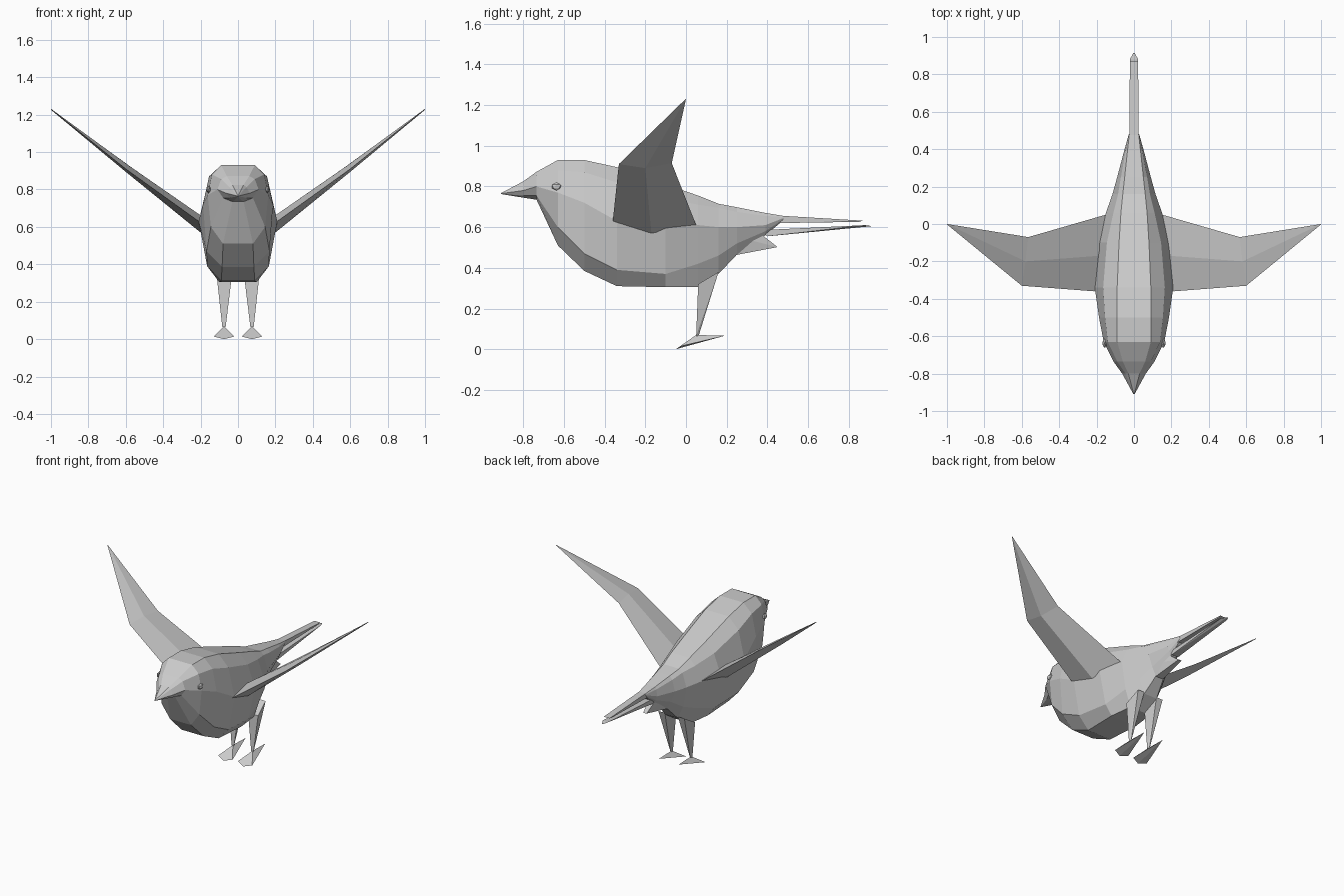
import bpy, bmesh

grey = bpy.data.materials.new("plain_grey")
grey.diffuse_color = (0.6, 0.6, 0.6, 1)


def finish(name, bm):
    bmesh.ops.remove_doubles(bm, verts=bm.verts, dist=0.0005)
    bmesh.ops.recalc_face_normals(bm, faces=bm.faces)
    me = bpy.data.meshes.new(name)
    bm.to_mesh(me)
    bm.free()
    me.materials.append(grey)
    ob = bpy.data.objects.new(name, me)
    bpy.context.collection.objects.link(ob)
    return ob


def loft(name, rings):
    """Skin a list of equal-sized point rings and cap both ends."""
    bm = bmesh.new()
    vs = [[bm.verts.new(p) for p in r] for r in rings]
    n = len(rings[0])
    for a, b in zip(vs, vs[1:]):
        for i in range(n):
            j = (i + 1) % n
            bm.faces.new((a[i], a[j], b[j], b[i]))
    bm.faces.new(vs[0])
    bm.faces.new(vs[-1])
    return finish(name, bm)


def hull(name, pts):
    bm = bmesh.new()
    vs = [bm.verts.new(p) for p in pts]
    bmesh.ops.convex_hull(bm, input=vs)
    return finish(name, bm)


# Body, head and beak: half sections (x, z) from crown to belly at each y
sections = [
    (-.91, [(.001, .767), (.002, .766), (.003, .765), (.002, .764), (.001, .763)]),
    (-.80, [(.03, .825), (.045, .812), (.063, .78), (.045, .755), (.015, .745)]),
    (-.735, [(.06, .872), (.09, .855), (.11, .80), (.08, .755), (.03, .735)]),
    (-.63, [(.09, .93), (.14, .88), (.162, .77), (.145, .60), (.08, .51)]),
    (-.50, [(.09, .93), (.155, .87), (.187, .72), (.168, .47), (.085, .385)]),
    (-.34, [(.09, .895), (.165, .82), (.21, .63), (.165, .39), (.09, .31)]),
    (-.10, [(.08, .81), (.145, .745), (.20, .60), (.15, .37), (.10, .305)]),
    (.06, [(.07, .755), (.11, .71), (.15, .61), (.12, .42), (.08, .305)]),
    (.16, [(.06, .715), (.085, .695), (.115, .60), (.09, .46), (.05, .37)]),
    (.25, [(.05, .698), (.07, .675), (.09, .60), (.06, .52), (.03, .465)]),
    (.39, [(.035, .67), (.045, .655), (.053, .61), (.04, .58), (.02, .56)]),
    (.48, [(.025, .655), (.027, .65), (.028, .645), (.026, .64), (.02, .635)]),
]
loft("body", [[(x, y, z) for x, z in h] + [(-x, y, z) for x, z in reversed(h)]
              for y, h in sections])

# Tail: two thin feathers, and the pointed covert below
hull("tail_upper", [(s * x, y, z) for s in (-1, 1) for x, y, z in
     [(.025, .47, .656), (.025, .45, .62), (.022, .87, .632), (.02, .85, .626)]])
hull("tail_lower", [(s * x, y, z) for s in (-1, 1) for x, y, z in
     [(.025, .36, .585), (.025, .40, .555), (.022, .88, .61), (.004, .915, .605)]])
hull("tail_covert", [(s * x, y, z) for s in (-1, 1) for x, y, z in
     [(.05, .22, .56), (.03, .24, .462), (.012, .45, .502), (.025, .37, .565)]])

for s, side in ((-1, "left"), (1, "right")):
    # Wing: diamond sections at root, bend and tip
    wing = [
        [(.21, -.36, .63), (.19, -.17, .655), (.15, .05, .61), (.20, -.17, .57)],
        [(.60, -.33, .91), (.58, -.20, .925), (.565, -.07, .915), (.595, -.20, .89)],
        [(.998, -.004, 1.228), (.998, -.001, 1.23), (1, 0, 1.23), (1, -.003, 1.226)],
    ]
    loft(side + "_wing", [[(s * x, y, z) for x, y, z in r] for r in wing])
    # Leg: tapering thigh and shin
    hull(side + "_leg", [(s * x, y, z) for x, y, z in [
        (.035, .06, .32), (.112, .06, .32), (.05, .16, .38), (.10, .16, .38),
        (.066, .075, .30), (.066, .05, .065), (.084, .05, .065), (.075, .062, .065)]])
    # Foot: flat wedge with a back claw
    hull(side + "_foot", [(s * x, y, z) for x, y, z in [
        (.02, -.03, .014), (.13, -.03, .014), (.075, -.05, 0),
        (.075, .05, .07), (.075, .19, .066)]])
    # Eye
    bm = bmesh.new()
    bmesh.ops.create_icosphere(bm, subdivisions=1, radius=1)
    for v in bm.verts:
        v.co = (s * .157 + v.co.x * .013, -.637 + v.co.y * .026, .80 + v.co.z * .02)
    finish(side + "_eye", bm)
